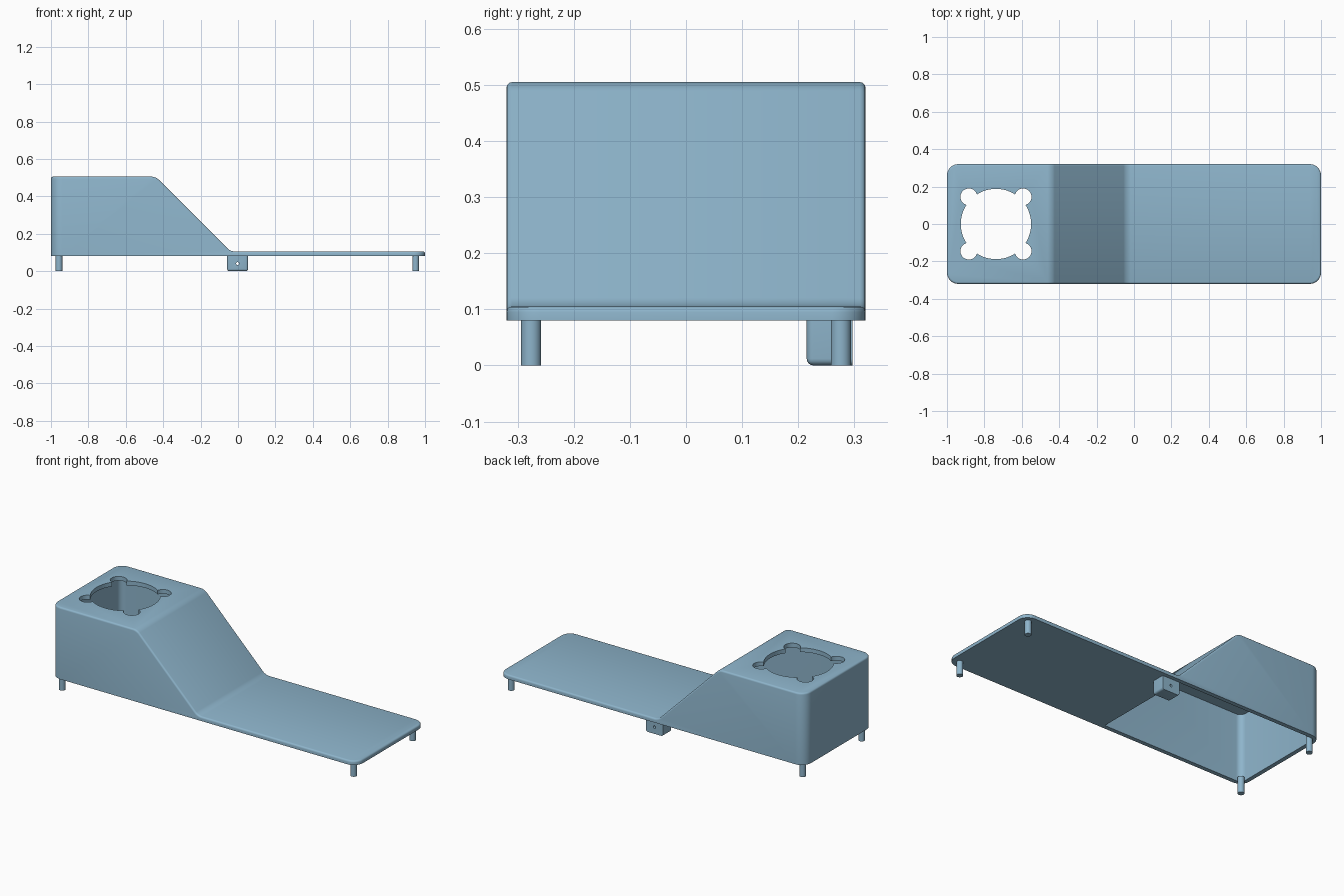
import bpy, bmesh, math
from mathutils import Matrix

if "Cube" in bpy.data.objects:
    bpy.data.objects.remove(bpy.data.objects["Cube"])

blue = bpy.data.materials.new("dusty_blue")
blue.diffuse_color = (0.27, 0.46, 0.60, 1)
blue.use_nodes = True
blue.node_tree.nodes["Principled BSDF"].inputs["Base Color"].default_value = blue.diffuse_color


def finish(bm, name):
    bmesh.ops.recalc_face_normals(bm, faces=bm.faces)
    mesh = bpy.data.meshes.new(name)
    bm.to_mesh(mesh)
    bm.free()
    mesh.materials.append(blue)
    ob = bpy.data.objects.new(name, mesh)
    bpy.context.collection.objects.link(ob)
    return ob


def prism(points, y0, y1):
    """Extrude an xz outline along y."""
    bm = bmesh.new()
    face = bm.faces.new([bm.verts.new((x, y0, z)) for x, z in points])
    ext = bmesh.ops.extrude_face_region(bm, geom=[face])
    verts = [v for v in ext["geom"] if isinstance(v, bmesh.types.BMVert)]
    bmesh.ops.translate(bm, verts=verts, vec=(0, y1 - y0, 0))
    bmesh.ops.recalc_face_normals(bm, faces=bm.faces)
    return bm


def bevel(bm, rule, radius, segments):
    edges = [e for e in bm.edges if rule(e)]
    bmesh.ops.bevel(bm, geom=edges, offset=radius, segments=segments,
                    profile=0.5, affect='EDGES', clamp_overlap=True)
    bm.normal_update()


def along(e, axis):
    d = (e.verts[1].co - e.verts[0].co).normalized()
    return abs(d[axis]) > 0.999


def mid(e):
    return (e.verts[0].co + e.verts[1].co) / 2


def cylinder(name, x, y, z0, z1, r, segments=32, axis='Z'):
    bm = bmesh.new()
    bmesh.ops.create_cone(bm, cap_ends=True, segments=segments, radius1=r,
                          radius2=r, depth=z1 - z0)
    if axis == 'Y':
        bmesh.ops.rotate(bm, verts=bm.verts, matrix=Matrix.Rotation(math.pi / 2, 3, 'X'))
    bmesh.ops.translate(bm, verts=bm.verts, vec=(x, y, (z0 + z1) / 2))
    return finish(bm, name)


def cut(target, cutter):
    mod = target.modifiers.new("cut", 'BOOLEAN')
    mod.operation, mod.solver, mod.object = 'DIFFERENCE', 'EXACT', cutter
    bpy.context.view_layer.objects.active = target
    bpy.ops.object.modifier_apply(modifier=mod.name)
    bpy.data.objects.remove(cutter)


# Cover shell: tall box, sloped front and flat plate in one outline
bm = prism([(-1, 0.08), (1, 0.08), (1, 0.105), (-0.04, 0.105),
            (-0.44, 0.505), (-1, 0.505)], -0.32, 0.32)
bevel(bm, lambda e: along(e, 1) and abs(mid(e).x + 0.24) < 0.25 and mid(e).z > 0.09, 0.022, 6)
bevel(bm, lambda e: along(e, 2) and abs(mid(e).x) > 0.99, 0.06, 8)


def top_rim(e):
    up = [f.normal.z > 0.5 for f in e.link_faces]
    side = [abs(f.normal.z) < 0.1 for f in e.link_faces]
    return any(up) and any(side)


bevel(bm, top_rim, 0.01, 3)
cover = finish(bm, "cover_shell")

# Hollow under the tall box
bm = prism([(-0.975, 0), (0.03, 0), (-0.45, 0.48), (-0.975, 0.48)], -0.295, 0.295)
bevel(bm, lambda e: along(e, 2) and mid(e).x < -0.9, 0.035, 6)
cut(cover, finish(bm, "hollow_cutter"))

# Fan opening with four screw lobes
cut(cover, cylinder("fan_cutter", -0.738, 0, 0.4, 0.6, 0.188, 64))
for sx in (-1, 1):
    for sy in (-1, 1):
        cut(cover, cylinder("lobe_cutter", -0.738 + sx * 0.145, sy * 0.145, 0.4, 0.6, 0.045))

# Corner pegs
pegs = [cylinder("corner_peg", x, sy * 0.276, 0, 0.095, 0.018)
        for x in (-0.957, 0.95) for sy in (-1, 1)]

# Bracket under the back edge, with a cross hole
bm = prism([(-0.058, 0), (0.054, 0), (0.054, 0.09), (-0.058, 0.09)], 0.215, 0.297)
bevel(bm, lambda e: mid(e).z < 0.08 and not (along(e, 0) and mid(e).y > 0.25)
      and not (along(e, 2) and mid(e).y > 0.25), 0.012, 4)
bracket = finish(bm, "bracket")
cut(bracket, cylinder("hole_cutter", -0.002, 0.256, -0.06, 0.14, 0.008, 16, 'Y'))

# Smooth curved surfaces, keep crisp edges
bpy.ops.object.select_all(action='DESELECT')
for ob in [cover, bracket] + pegs:
    ob.select_set(True)
bpy.context.view_layer.objects.active = cover
bpy.ops.object.shade_smooth_by_angle(angle=math.radians(32))
